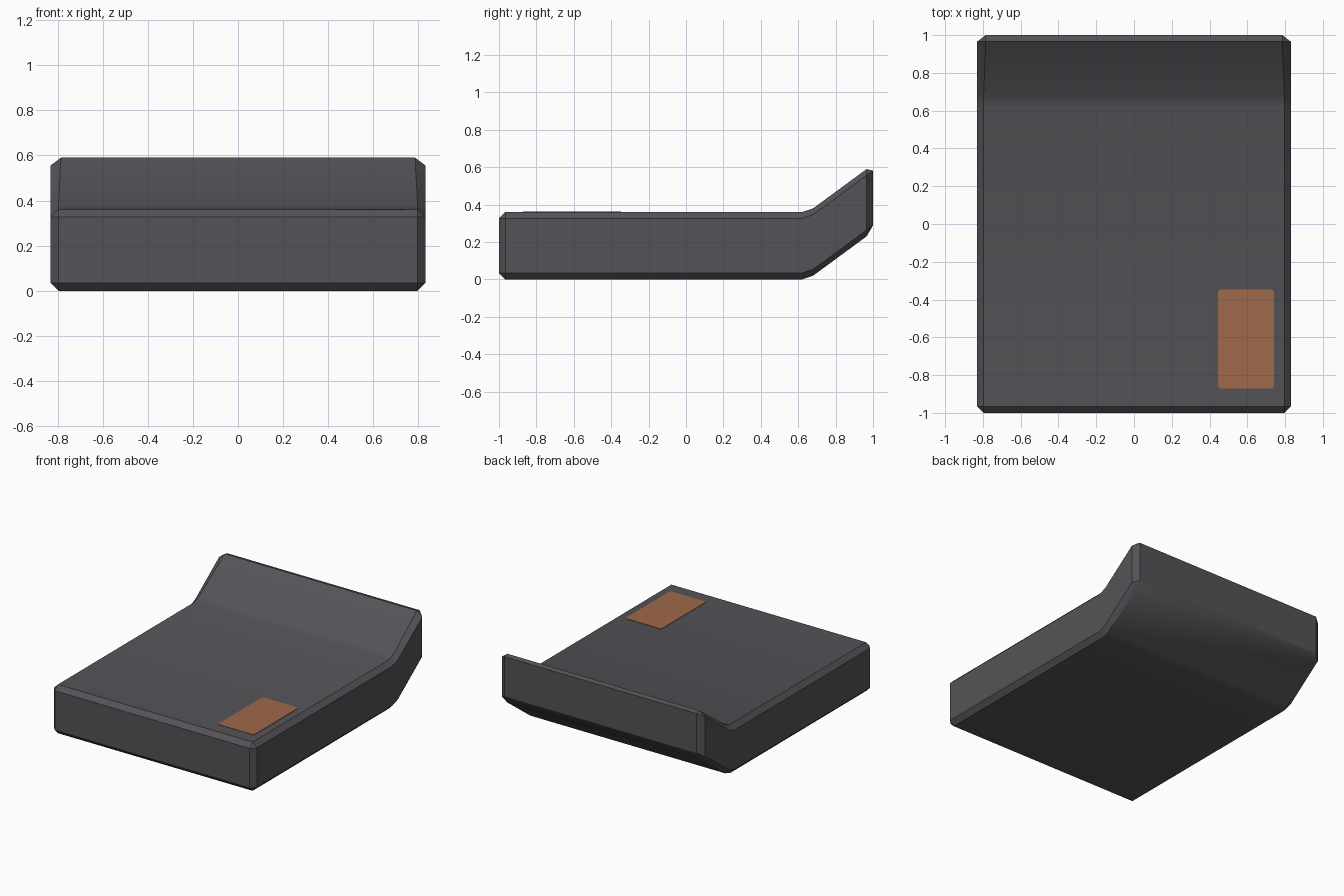
import bpy, bmesh
from mathutils import Vector

if "Cube" in bpy.data.objects:
    bpy.data.objects.remove(bpy.data.objects["Cube"])


def material(name, rgb):
    m = bpy.data.materials.new(name)
    m.diffuse_color = (*rgb, 1)
    m.use_nodes = True
    m.node_tree.nodes["Principled BSDF"].inputs["Base Color"].default_value = m.diffuse_color
    return m


def box(bm, lo, hi):
    bmesh.ops.create_cube(bm, size=1)
    for v in bm.verts:
        v.co = Vector([(a + b) / 2 + c * (b - a) for a, b, c in zip(lo, hi, v.co)])


def finish(bm, name, mat):
    bmesh.ops.recalc_face_normals(bm, faces=bm.faces)
    me = bpy.data.meshes.new(name)
    bm.to_mesh(me)
    bm.free()
    me.materials.append(mat)
    ob = bpy.data.objects.new(name, me)
    bpy.context.collection.objects.link(ob)
    return ob


charcoal = material("charcoal", (0.088, 0.086, 0.096))
copper = material("copper brown", (0.35, 0.14, 0.07))

# Slab: chamfered box whose back end is sheared upward
BEND = [(0.62, 0.0), (0.68, 0.02), (1.0, 0.255)]


def lift(y):
    for (y0, z0), (y1, z1) in zip(BEND, BEND[1:]):
        if y0 < y <= y1 + 1e-4:
            return z0 + (z1 - z0) * (y - y0) / (y1 - y0)
    return 0.0


bm = bmesh.new()
box(bm, (-0.83, -1, 0), (0.83, 1, 0.36))
bmesh.ops.bevel(bm, geom=bm.edges[:], offset=0.034, segments=1, affect='EDGES')
for y, _ in BEND[:2]:
    bmesh.ops.bisect_plane(bm, geom=bm.verts[:] + bm.edges[:] + bm.faces[:],
                           plane_co=(0, y, 0), plane_no=(0, 1, 0))
for v in bm.verts:
    # slightly wider chamfer at the raised end
    if v.co.y > 0.9 and abs(v.co.x) < 0.82:
        v.co.x *= 0.986
    v.co.z += lift(v.co.y)
slab = finish(bm, "slab", charcoal)
bpy.context.view_layer.objects.active = slab
slab.select_set(True)
bpy.ops.object.shade_smooth_by_angle(angle=0.52)
slab.select_set(False)

# Coloured patch on the top, with clipped corners
bm = bmesh.new()
box(bm, (0.445, -0.872, 0.356), (0.74, -0.347, 0.363))
upright = [e for e in bm.edges
           if abs(e.verts[0].co.z - e.verts[1].co.z) > 0.005]
bmesh.ops.bevel(bm, geom=upright, offset=0.013, segments=2, profile=0.5, affect='EDGES')
finish(bm, "top_patch", copper)
